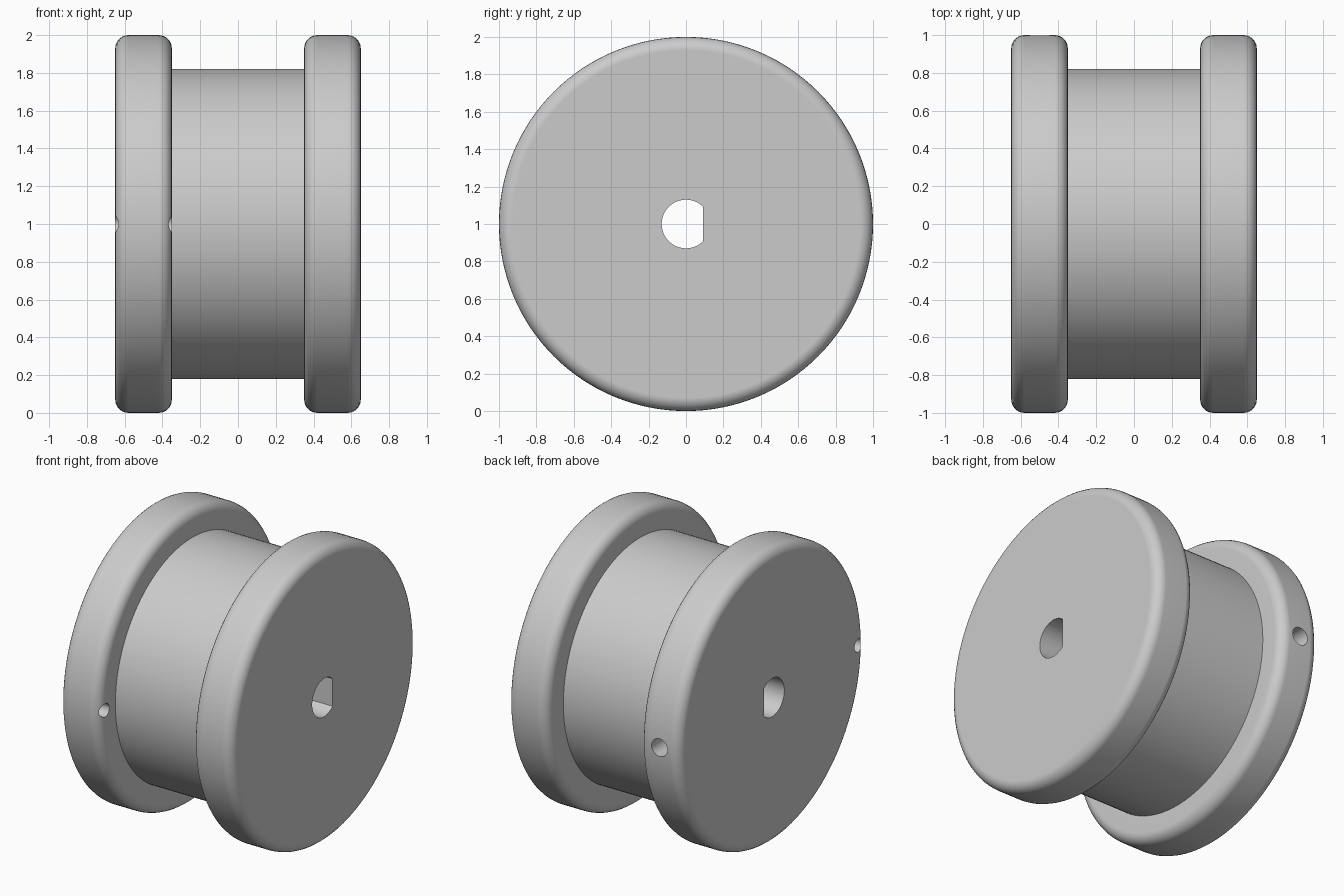
import bpy
import bmesh
from math import acos, cos, pi, sin
from mathutils import Matrix, Vector

cube = bpy.data.objects.get("Cube")
if cube:
    bpy.data.objects.remove(cube, do_unlink=True)

RIM, HUB, FILLET = 1.0, 0.82, 0.07
INNER, OUTER = 0.35, 0.65
BORE, FLAT = 0.13, 0.09
CENTRE = Vector((0, 0, 1))

grey = bpy.data.materials.new("plain grey")
grey.use_nodes = True
colour = (0.6, 0.6, 0.6, 1)
grey.diffuse_color = colour
grey.node_tree.nodes["Principled BSDF"].inputs["Base Color"].default_value = colour


def make_object(name, bm):
    bmesh.ops.recalc_face_normals(bm, faces=bm.faces)
    mesh = bpy.data.meshes.new(name)
    bm.to_mesh(mesh)
    bm.free()
    mesh.materials.append(grey)
    obj = bpy.data.objects.new(name, mesh)
    bpy.context.collection.objects.link(obj)
    return obj


def fillet(x, side, start):
    """Quarter round at the rim, as (x, radius) points."""
    steps = 6
    points = []
    for i in range(steps + 1):
        a = start + i / steps * pi / 2
        points.append((x - side * FILLET + FILLET * cos(a),
                       RIM - FILLET + FILLET * sin(a)))
    return points


def cutter(name, radius, length, matrix, start=0.0, steps=32):
    """Round prism along local z; a start angle leaves a flat on local +y."""
    bm = bmesh.new()
    count = steps + 1 if start else steps
    verts = []
    for i in range(count):
        a = start + i / steps * (2 * pi - 2 * start)
        verts.append(bm.verts.new((radius * sin(a), radius * cos(a), 0)))
    face = bm.faces.new(verts)
    extruded = bmesh.ops.extrude_face_region(bm, geom=[face])["geom"]
    top = [v for v in extruded if isinstance(v, bmesh.types.BMVert)]
    bmesh.ops.translate(bm, verts=top, vec=(0, 0, length))
    bm.transform(matrix)
    obj = make_object(name, bm)
    obj.hide_render = True
    return obj


# Spool body: one turned profile with two rounded flanges and a hub
half = [(INNER, HUB)] + fillet(INNER, -1, pi / 2)[::-1]
half = [(INNER, HUB)] + sorted(fillet(INNER, -1, pi / 2))
half += sorted(fillet(OUTER, 1, 0))
profile = [(-x, r) for x, r in reversed(half)] + half
bm = bmesh.new()
verts = [bm.verts.new((x, 0, r)) for x, r in profile]
edges = [bm.edges.new(pair) for pair in zip(verts, verts[1:])]
bmesh.ops.spin(bm, geom=verts + edges, cent=(0, 0, 0), axis=(1, 0, 0),
               angle=2 * pi, steps=128, use_merge=True)
bmesh.ops.remove_doubles(bm, verts=bm.verts, dist=0.0001)
bmesh.ops.holes_fill(bm, edges=[e for e in bm.edges if e.is_boundary], sides=0)
bmesh.ops.translate(bm, verts=bm.verts, vec=CENTRE)
body = make_object("spool_body", bm)

# Shaft bore, set screw hole and cord hole
along_x = Matrix.Rotation(pi / 2, 4, "Y")
along_y = Matrix.Rotation(-pi / 2, 4, "X")
cutters = [
    cutter("shaft_bore", BORE, 2, Matrix.Translation((-1, 0, 1)) @ along_x,
           start=acos(FLAT / BORE), steps=48),
    cutter("set_screw_hole", 0.06, 1.2,
           Matrix.Translation((-0.5, 0, 1)) @ along_y),
    cutter("cord_hole", 0.045, 0.5,
           Matrix.Translation((-0.75, -0.93, 1)) @ along_x),
]
bpy.context.view_layer.objects.active = body
body.select_set(True)
for tool in cutters:
    mod = body.modifiers.new(tool.name, "BOOLEAN")
    mod.operation = "DIFFERENCE"
    mod.solver = "EXACT"
    mod.object = tool
    bpy.ops.object.modifier_apply(modifier=mod.name)
    bpy.data.objects.remove(tool, do_unlink=True)

# Smooth rounds with crisp hub and hole edges
bpy.ops.object.select_all(action="DESELECT")
body.select_set(True)
bpy.ops.object.shade_smooth_by_angle(angle=pi / 6)
weighted = body.modifiers.new("weighted_normals", "WEIGHTED_NORMAL")
weighted.keep_sharp = True
